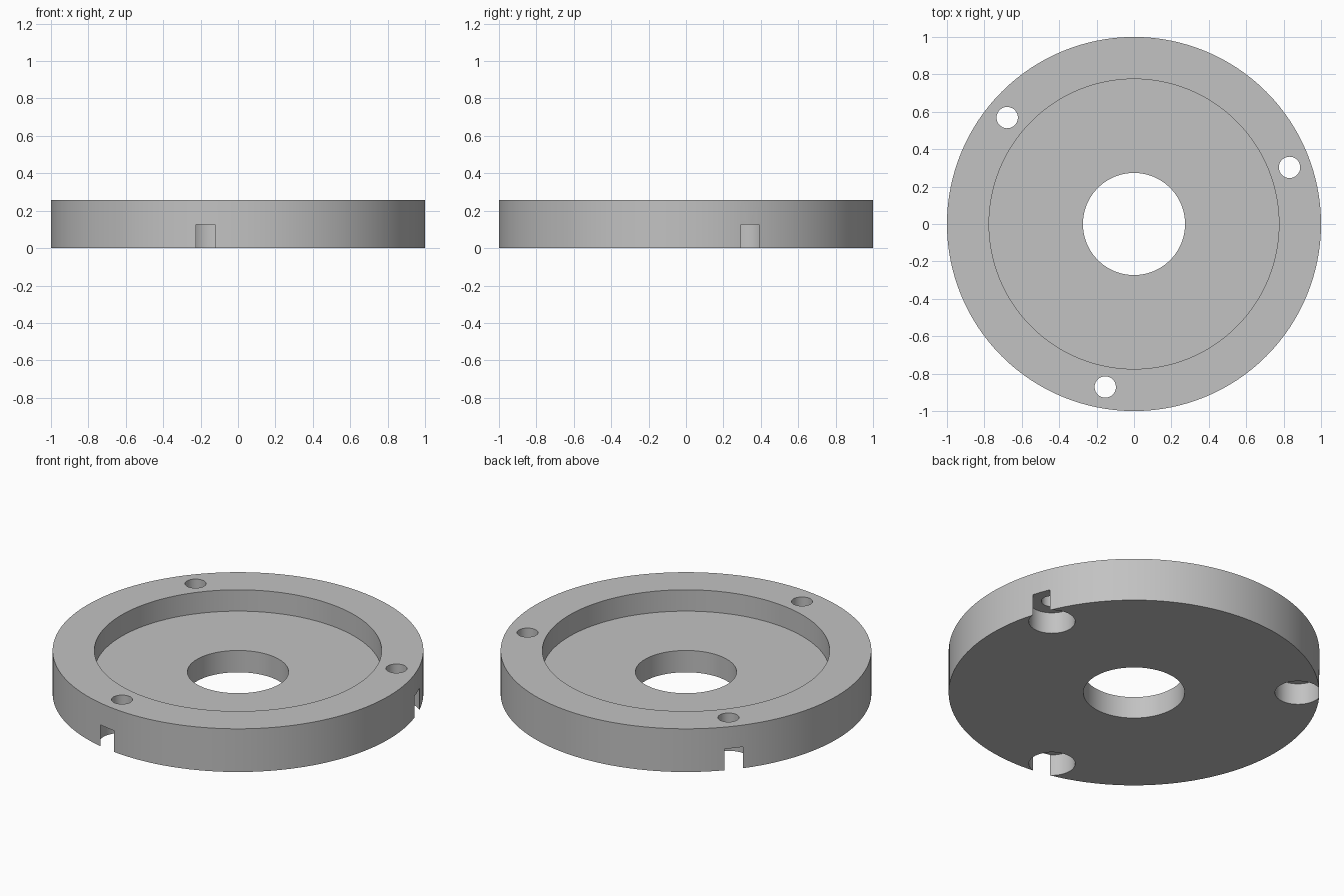
import bpy, bmesh
from math import radians, cos, sin, tau

cube = bpy.data.objects.get("Cube")
if cube:
    bpy.data.objects.remove(cube, do_unlink=True)

HEIGHT = 0.257
FLOOR = 0.13        # recess floor
BORE_TOP = 0.127    # top of the counterbores
BOLT_CIRCLE = 0.885

grey = bpy.data.materials.new("plain grey")
grey.use_nodes = True
color = (0.54, 0.54, 0.54, 1)
grey.diffuse_color = color
grey.node_tree.nodes["Principled BSDF"].inputs["Base Color"].default_value = color


def lathe(name, profile, segments):
    """Revolve a closed (radius, z) profile about the z axis."""
    bm = bmesh.new()
    rings = []
    for r, z in profile:
        if r == 0:
            rings.append([bm.verts.new((0, 0, z))] * segments)
        else:
            rings.append([bm.verts.new((r * cos(tau * i / segments), r * sin(tau * i / segments), z))
                          for i in range(segments)])
    for a, b in zip(rings, rings[1:] + rings[:1]):
        if a[0] is a[1] and b[0] is b[1]:
            continue
        for i in range(segments):
            j = (i + 1) % segments
            corners = list(dict.fromkeys((a[i], a[j], b[j], b[i])))
            bm.faces.new(corners)
    bmesh.ops.recalc_face_normals(bm, faces=bm.faces)
    mesh = bpy.data.meshes.new(name)
    bm.to_mesh(mesh)
    bm.free()
    mesh.materials.append(grey)
    obj = bpy.data.objects.new(name, mesh)
    bpy.context.collection.objects.link(obj)
    return obj


# Flanged disc with a central hole and a round recess in the top
disc = lathe("flange_disc", [(0.273, 0), (1, 0), (1, HEIGHT), (0.775, HEIGHT),
                             (0.775, FLOOR), (0.273, FLOOR)], 128)
bpy.context.view_layer.objects.active = disc
disc.select_set(True)

# Three counterbored bolt holes; each counterbore breaks through the rim
for angle in (20, 140, 260):
    a = radians(angle)
    cutter = lathe("bolt_hole_cutter", [(0, -0.1), (0.125, -0.1), (0.125, BORE_TOP),
                                        (0.057, BORE_TOP), (0.057, 0.4), (0, 0.4)], 48)
    cutter.location = (BOLT_CIRCLE * cos(a), BOLT_CIRCLE * sin(a), 0)
    cutter.rotation_euler.z = a
    cutter.hide_render = True
    bpy.context.view_layer.update()
    cut = disc.modifiers.new("bolt_hole", 'BOOLEAN')
    cut.operation = 'DIFFERENCE'
    cut.solver = 'EXACT'
    cut.object = cutter
    bpy.ops.object.modifier_apply(modifier=cut.name)
    bpy.data.objects.remove(cutter, do_unlink=True)

bpy.ops.object.shade_smooth_by_angle(angle=radians(30))
